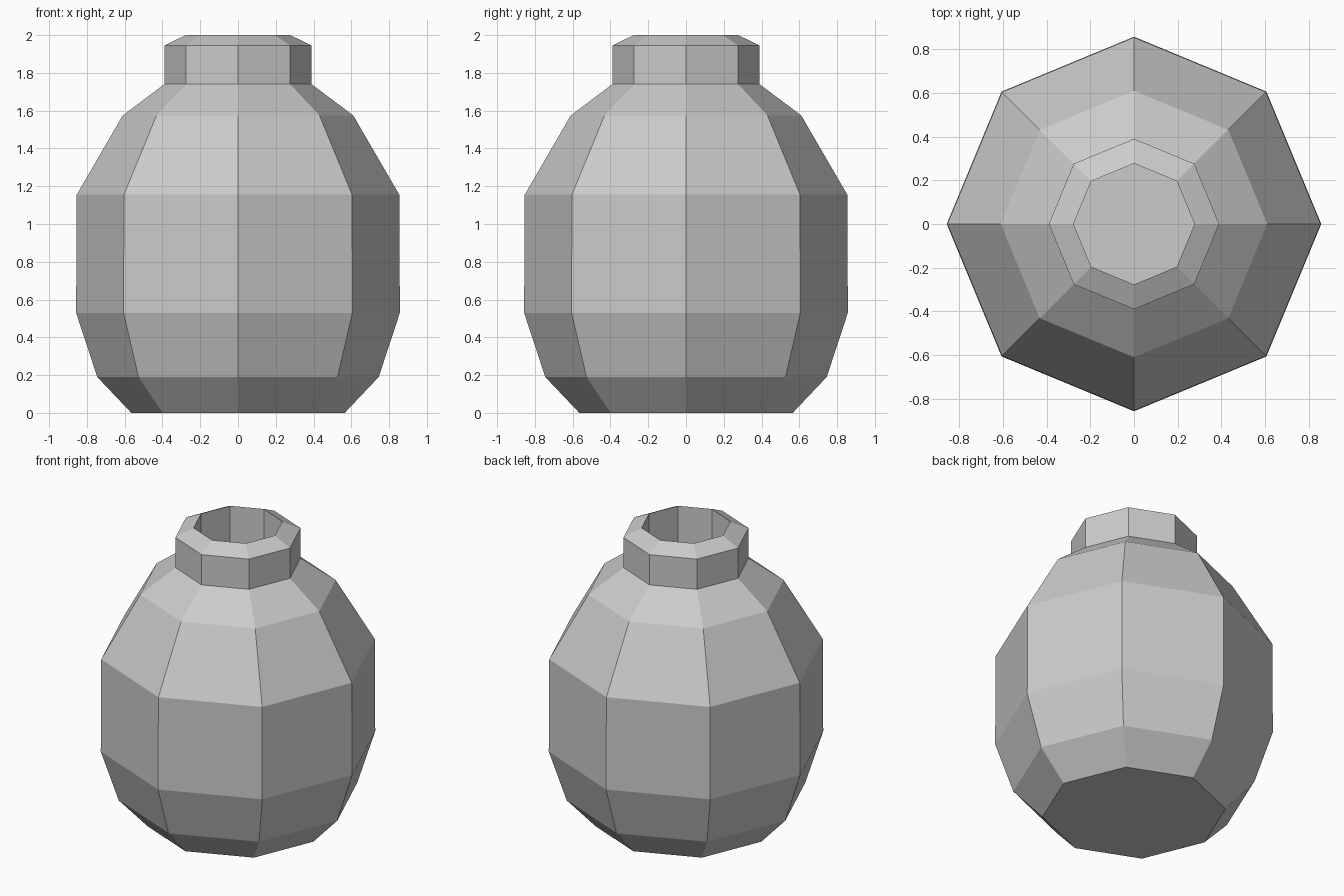
import bpy, bmesh
from math import cos, sin, pi

cube = bpy.data.objects.get("Cube")
if cube:
    bpy.data.objects.remove(cube, do_unlink=True)

SIDES = 8

# Plain clay colour
clay = bpy.data.materials.new("grey_clay")
clay.use_nodes = True
colour = (0.6, 0.6, 0.6, 1)
clay.diffuse_color = colour
clay.node_tree.nodes["Principled BSDF"].inputs["Base Color"].default_value = colour


def lathe(name, profile):
    """Turn (radius, z) points into a closed, flat-faced eight-sided shape."""
    bm = bmesh.new()
    rings = []
    for r, z in profile:
        angles = [2 * pi * i / SIDES for i in range(SIDES)]
        rings.append([bm.verts.new((r * cos(a), r * sin(a), z)) for a in angles])
    for low, high in zip(rings, rings[1:]):
        for i in range(SIDES):
            j = (i + 1) % SIDES
            bm.faces.new((low[i], low[j], high[j], high[i]))
    bm.faces.new(rings[0][::-1])
    bm.faces.new(rings[-1])
    bmesh.ops.recalc_face_normals(bm, faces=bm.faces[:])
    mesh = bpy.data.meshes.new(name)
    bm.to_mesh(mesh)
    bm.free()
    mesh.materials.append(clay)
    obj = bpy.data.objects.new(name, mesh)
    bpy.context.collection.objects.link(obj)
    return obj


# One skin: base, belly, shoulder, collar, sloped lip, then the mouth recess
base = [(0.565, 0), (0.745, 0.19)]
belly = [(0.857, 0.53), (0.854, 1.155)]
shoulder = [(0.61, 1.575), (0.39, 1.74)]
collar = [(0.39, 1.945), (0.277, 2.0)]
mouth = [(0.277, 1.74)]
lathe("jar", base + belly + shoulder + collar + mouth)
